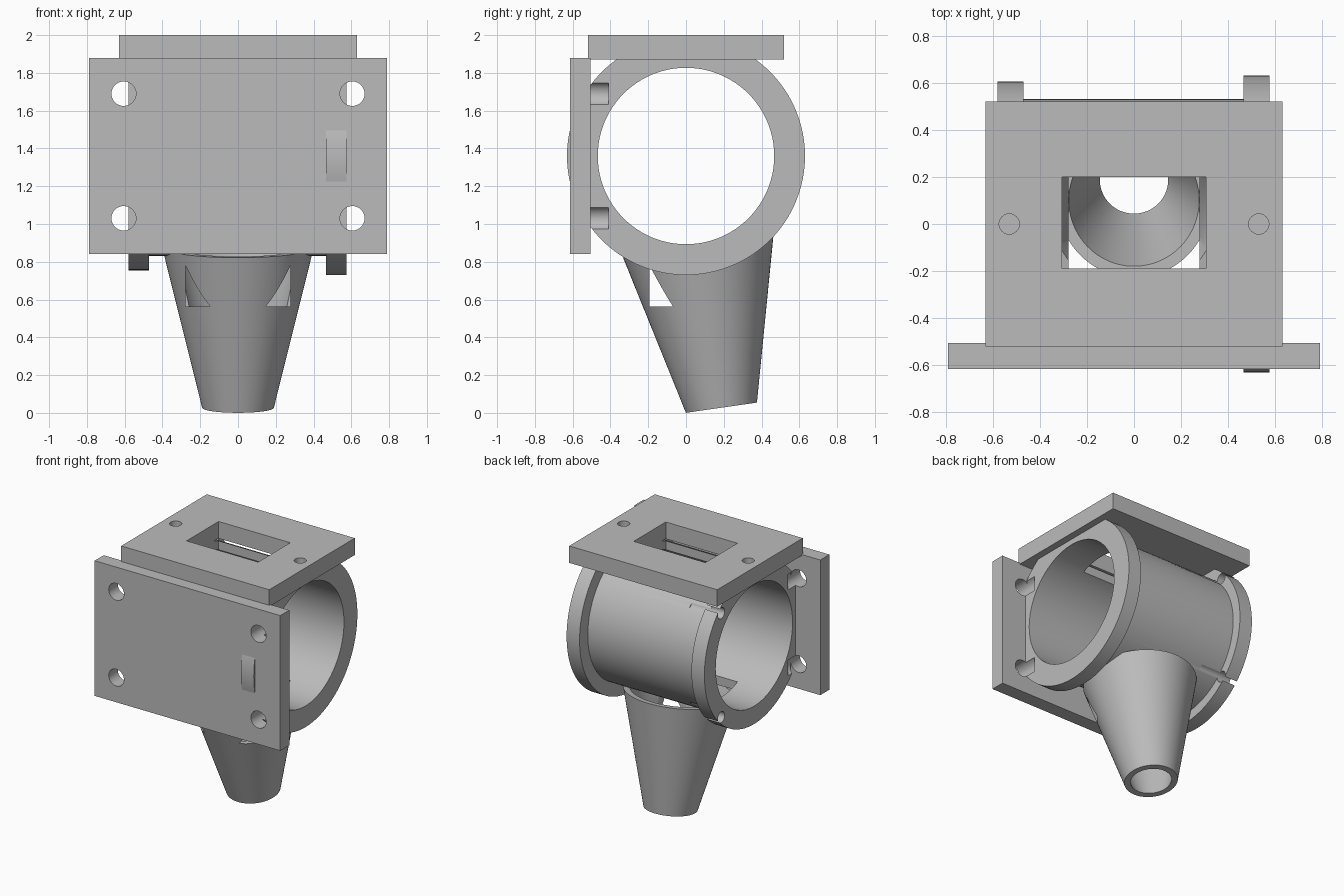
import bpy, bmesh, math
from mathutils import Matrix, Vector

cube = bpy.data.objects.get("Cube")
if cube:
    bpy.data.objects.remove(cube, do_unlink=True)

gray = bpy.data.materials.new("plain_gray")
gray.use_nodes = True
COLOR = (0.5, 0.5, 0.5, 1)
gray.diffuse_color = COLOR
gray.node_tree.nodes["Principled BSDF"].inputs["Base Color"].default_value = COLOR

AXIS_Z = 1.36      # height of the bore axis
BORE = 0.467


def make_object(name, bm):
    bmesh.ops.recalc_face_normals(bm, faces=bm.faces)
    mesh = bpy.data.meshes.new(name)
    bm.to_mesh(mesh)
    bm.free()
    mesh.materials.append(gray)
    obj = bpy.data.objects.new(name, mesh)
    bpy.context.collection.objects.link(obj)
    return obj


def box(name, lo, hi):
    lo, hi = Vector(lo), Vector(hi)
    bm = bmesh.new()
    bmesh.ops.create_cube(bm, size=1, matrix=Matrix.Translation((lo + hi) / 2)
                          @ Matrix.Diagonal((*(hi - lo), 1)))
    return make_object(name, bm)


def rod(name, start, end, radius):
    start, end = Vector(start), Vector(end)
    axis = end - start
    turn = axis.to_track_quat('Z', 'Y').to_matrix().to_4x4()
    bm = bmesh.new()
    bmesh.ops.create_cone(bm, cap_ends=True, segments=32, radius1=radius,
                          radius2=radius, depth=axis.length,
                          matrix=Matrix.Translation((start + end) / 2) @ turn)
    return make_object(name, bm)


def lathe(name, profile, matrix, segments=96):
    """Revolve a closed (radius, height) loop around z, then place it."""
    bm = bmesh.new()
    rings = []
    for i in range(segments):
        a = 2 * math.pi * i / segments
        rings.append([bm.verts.new((r * math.cos(a), r * math.sin(a), h))
                      for r, h in profile])
    n = len(profile)
    for i in range(segments):
        p, q = rings[i], rings[(i + 1) % segments]
        for j in range(n):
            k = (j + 1) % n
            bm.faces.new((p[j], q[j], q[k], p[k]))
    bm.transform(matrix)
    return make_object(name, bm)


def cut(obj, cutters):
    for cutter in cutters:
        cutter.hide_render = True
        mod = obj.modifiers.new("cut", 'BOOLEAN')
        mod.operation = 'DIFFERENCE'
        mod.solver = 'EXACT'
        mod.object = cutter
        bpy.context.view_layer.objects.active = obj
        bpy.ops.object.modifier_apply(modifier=mod.name)


# Flanged tube lying along x
tube = lathe("flanged_tube",
             [(BORE, -0.58), (0.605, -0.58), (0.605, -0.47), (0.53, -0.47),
              (0.53, 0.465), (0.63, 0.465), (0.63, 0.575), (BORE, 0.575)],
             Matrix.Translation((0, 0, AXIS_Z)) @ Matrix.Rotation(math.pi / 2, 4, 'Y'))

# Mounting plates
front_plate = box("front_plate", (-0.79, -0.615, 0.84), (0.79, -0.505, 1.88))
top_plate = box("top_plate", (-0.63, -0.52, 1.87), (0.63, 0.52, 2.0))

# Tilted hollow cone
LENGTH = 0.86
nozzle = lathe("cone_nozzle",
               [(0.19, 0), (0.402, LENGTH), (0.355, LENGTH), (0.145, 0)],
               Matrix.Translation((0, 0.1875, 0.0275))
               @ Matrix.Rotation(math.radians(8.2), 4, 'X'))

# Cutters: plate screw holes, top holes, flange holes and the window
plate_holes = [rod("plate_hole_cutter", (x, -0.7, AXIS_Z + dz), (x, -0.41, AXIS_Z + dz), 0.065)
               for x in (-0.605, 0.605) for dz in (-0.33, 0.33)]
top_holes = [rod("top_hole_cutter", (x, 0, 1.86), (x, 0, 2.1), 0.043)
             for x in (-0.53, 0.53)]
flange_holes = [rod("flange_hole_cutter", (-0.7, 0.4, AXIS_Z + dz), (-0.3, 0.4, AXIS_Z + dz), 0.042)
                for dz in (-0.4, 0.4)]
window = box("window_cutter", (-0.305, -0.19, 0.6), (0.305, 0.2, 2.1))
slot = box("slot_cutter", (-0.278, -0.193, 0.562), (0.278, 0.2, 1.3))

cut(front_plate, plate_holes)
cut(top_plate, top_holes + [window])
cut(tube, plate_holes + top_holes + flange_holes + [window])
cut(nozzle, [slot])

for cutter in plate_holes + top_holes + flange_holes + [window, slot]:
    bpy.data.objects.remove(cutter, do_unlink=True)

# Smooth the round surfaces, keep edges sharp
bpy.ops.object.select_all(action='DESELECT')
for obj in (tube, front_plate, top_plate, nozzle):
    obj.select_set(True)
bpy.context.view_layer.objects.active = tube
bpy.ops.object.shade_smooth_by_angle(angle=math.radians(30))
